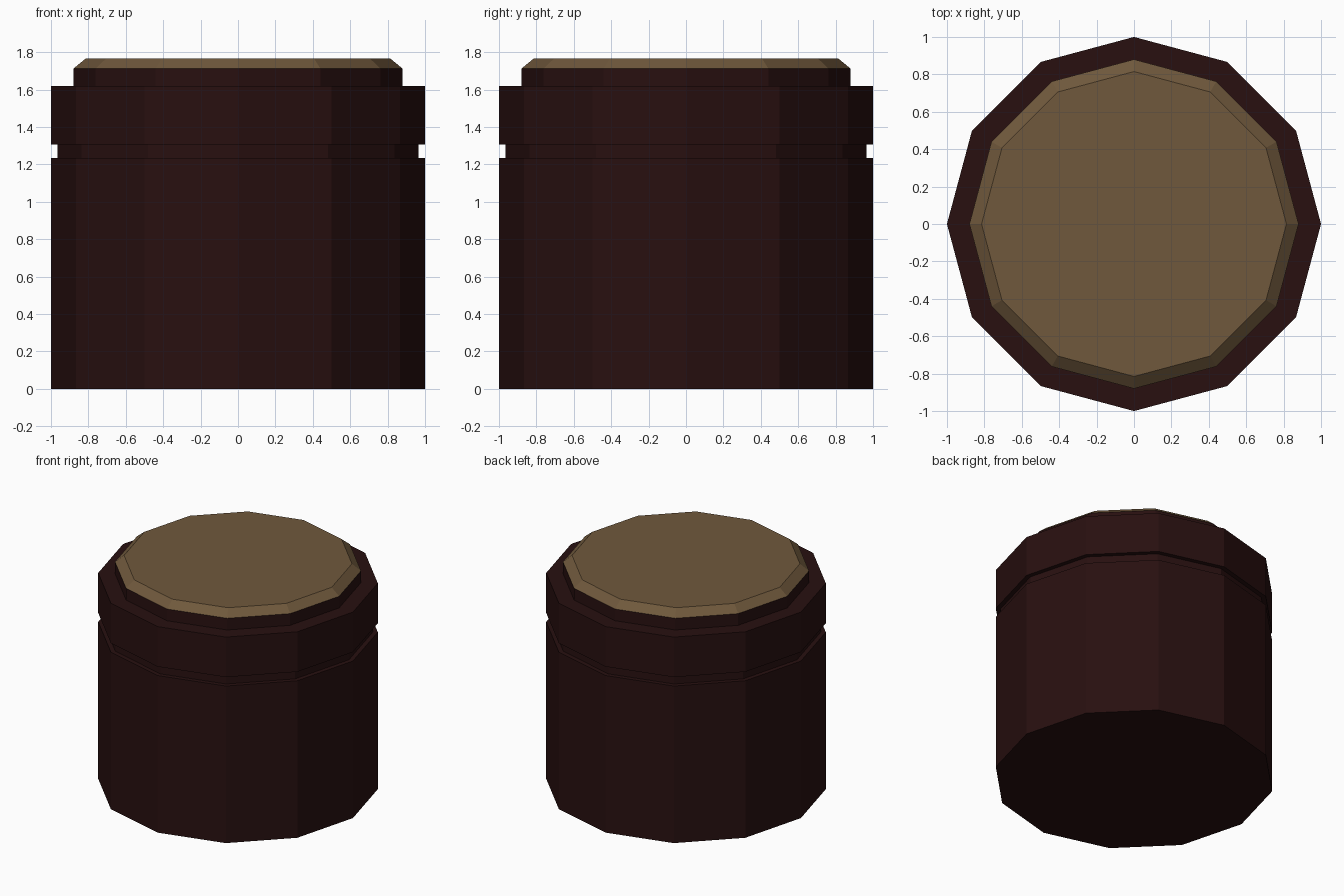
import bpy
import bmesh
from math import cos, sin, tau

SIDES = 12

cube = bpy.data.objects.get("Cube")
if cube:
    bpy.data.objects.remove(cube, do_unlink=True)


def make_material(name, rgb):
    mat = bpy.data.materials.new(name)
    mat.use_nodes = True
    colour = (*rgb, 1.0)
    mat.diffuse_color = colour
    mat.node_tree.nodes["Principled BSDF"].inputs["Base Color"].default_value = colour
    return mat


def lathe(name, profile, mat):
    """Turn a bottom-to-top (radius, z) profile into a closed, flat-sided solid."""
    bm = bmesh.new()
    rings = [[bm.verts.new((r * cos(tau * i / SIDES), r * sin(tau * i / SIDES), z))
              for i in range(SIDES)] for r, z in profile]
    for low, high in zip(rings, rings[1:]):
        for i in range(SIDES):
            j = (i + 1) % SIDES
            bm.faces.new((low[i], low[j], high[j], high[i]))
    bm.faces.new(reversed(rings[0]))
    bm.faces.new(rings[-1])
    mesh = bpy.data.meshes.new(name)
    bm.to_mesh(mesh)
    bm.free()
    mesh.materials.append(mat)
    obj = bpy.data.objects.new(name, mesh)
    bpy.context.collection.objects.link(obj)
    return obj


dark_red = make_material("dark_red", (0.021, 0.005, 0.005))
bronze = make_material("bronze", (0.16, 0.098, 0.045))

# Tall lower container
lathe("container", [(1, 0), (1, 1.235)], dark_red)

# Recessed band between container and lid
lathe("recessed_band", [(0.965, 1.2), (0.965, 1.34)], dark_red)

# Lid with a stepped shoulder and raised neck
lathe("lid", [(1, 1.305), (1, 1.62), (0.88, 1.62), (0.88, 1.712)], dark_red)

# Bevelled top plate
lathe("top_plate", [(0.88, 1.712), (0.815, 1.765)], bronze)
